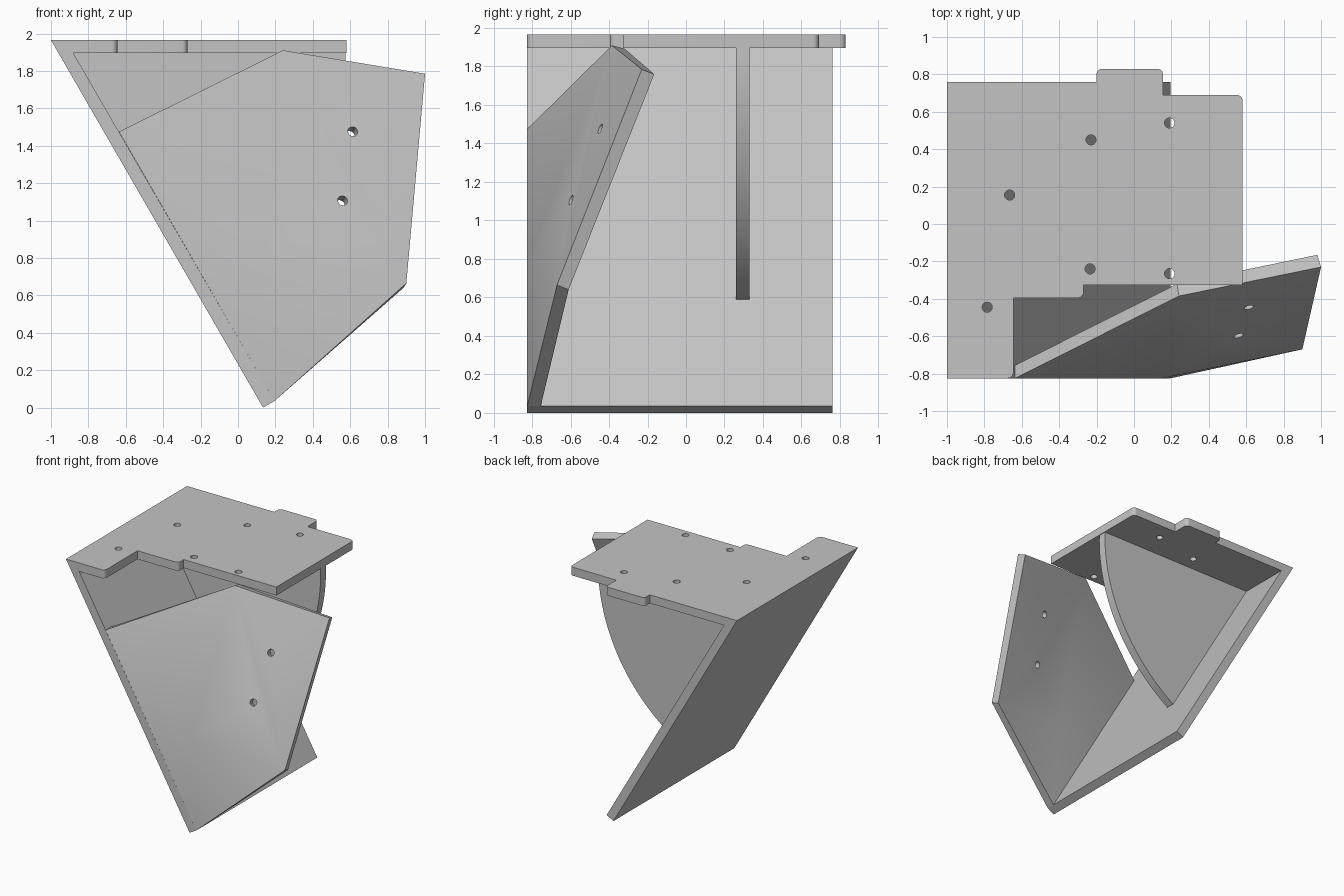
import bpy, bmesh, math
from mathutils import Vector

if "Cube" in bpy.data.objects:
    bpy.data.objects.remove(bpy.data.objects["Cube"], do_unlink=True)

GREY = (0.55, 0.55, 0.55, 1)
grey = bpy.data.materials.new("plain grey")
grey.use_nodes = True
grey.diffuse_color = GREY
grey.node_tree.nodes["Principled BSDF"].inputs["Base Color"].default_value = GREY


def make_object(name, bm):
    bmesh.ops.recalc_face_normals(bm, faces=bm.faces)
    mesh = bpy.data.meshes.new(name)
    bm.to_mesh(mesh)
    bm.free()
    obj = bpy.data.objects.new(name, mesh)
    bpy.context.collection.objects.link(obj)
    mesh.materials.append(grey)
    return obj


def extrude(name, points, offset, rounded=(), radius=0.03):
    """Extrude an outline, rounding the corners listed by index."""
    bm = bmesh.new()
    base = [bm.verts.new(p) for p in points]
    top = [bm.verts.new(Vector(p) + Vector(offset)) for p in points]
    bm.faces.new(base)
    bm.faces.new(top)
    n = len(points)
    for i in range(n):
        j = (i + 1) % n
        bm.faces.new((base[i], base[j], top[j], top[i]))
    edges = [bm.edges.get((base[i], top[i])) for i in rounded]
    if edges:
        bmesh.ops.bevel(bm, geom=edges, offset=radius, segments=6,
                        profile=0.5, affect='EDGES')
    return make_object(name, bm)


def drill(obj, centres, axis, radius=0.027):
    """Cut round holes through an object along an axis."""
    bm = bmesh.new()
    turn = Vector(axis).to_track_quat('Z', 'Y').to_matrix().to_4x4()
    for c in centres:
        ring = bmesh.ops.create_cone(bm, cap_ends=True, segments=24, radius1=radius,
                                     radius2=radius, depth=0.3)["verts"]
        bmesh.ops.transform(bm, matrix=turn, verts=ring)
        bmesh.ops.translate(bm, vec=c, verts=ring)
    cutter = make_object("hole_cutter", bm)
    cutter.hide_render = True
    mod = obj.modifiers.new("holes", 'BOOLEAN')
    mod.operation = 'DIFFERENCE'
    mod.solver = 'EXACT'
    mod.object = cutter
    bpy.context.view_layer.update()
    deps = bpy.context.evaluated_depsgraph_get()
    mesh = bpy.data.meshes.new_from_object(obj.evaluated_get(deps))
    obj.modifiers.clear()
    obj.data = mesh
    bpy.data.objects.remove(cutter, do_unlink=True)


FRONT, BACK, TOP, UNDER = -0.825, 0.76, 1.965, 1.895

# Sloping back wall
wall = extrude("sloping_wall",
               [(x, FRONT, z) for x, z in ((-1, TOP), (0.134, 0), (0.195, 0.035),
                                           (-0.88, UNDER), (-0.88, TOP))],
               (0, BACK - FRONT, 0))

# Top plate with stepped edges and a tab
outline = [(-0.88, FRONT), (-0.645, FRONT), (-0.645, -0.395), (-0.27, -0.395),
           (-0.27, -0.325), (0.58, -0.325), (0.58, 0.69), (0.155, 0.69),
           (0.155, 0.83), (-0.2, 0.83), (-0.2, BACK), (-0.88, BACK)]
plate = extrude("top_plate", [(x, y, UNDER) for x, y in outline],
                (0, 0, TOP - UNDER), rounded=(1, 3, 6, 8, 9))
drill(plate, [(x, y, TOP) for x, y in ((-0.23, 0.45), (-0.665, 0.155), (-0.235, -0.24),
                                       (-0.785, -0.445), (0.19, 0.54), (0.19, -0.265))],
      (0, 0, 1))

# Curved gusset between the plate and the wall
STEPS = 32
corner = (-0.885, UNDER)
arc = [(corner[0] - 0.03, 0.26, corner[1])]
for i in range(STEPS + 1):
    t = i / STEPS
    a = math.radians(60) * t
    r = 1.46 + 0.05 * t
    arc.append((corner[0] + r * math.cos(a), 0.26, corner[1] - r * math.sin(a)))
gusset = extrude("curved_gusset", arc, (0, 0.07, 0))

# Folded front wing: matching outer and inner skins
outer = [(-0.636, FRONT, 1.475), (0.195, FRONT, 0.035), (0.15, FRONT, 0.79),
         (0.24, -0.385, 1.91), (1, -0.23, 1.785), (0.9, -0.67, 0.665)]
inner = [(-0.636, -0.755, 1.475), (0.195, -0.755, 0.035), (0.14, -0.755, 0.78),
         (0.23, -0.32, 1.893), (0.98, -0.165, 1.76), (0.885, -0.61, 0.64)]
bm = bmesh.new()
skins = [[bm.verts.new(p) for p in pts] for pts in (outer, inner)]
for skin in skins:
    for tri in ((0, 1, 2), (0, 2, 3), (3, 2, 5), (3, 5, 4), (2, 1, 5)):
        bm.faces.new([skin[i] for i in tri])
rim = (0, 1, 5, 4, 3)
for i, j in zip(rim, rim[1:] + rim[:1]):
    bm.faces.new((skins[0][i], skins[0][j], skins[1][j], skins[1][i]))
wing = make_object("folded_wing", bm)
drill(wing, [(0.61, -0.43, 1.47), (0.555, -0.58, 1.1)], (0.24, -0.91, 0.34))

# Smooth the curves, keep the corners sharp
bpy.ops.object.select_all(action='DESELECT')
for obj in (wall, plate, gusset, wing):
    obj.select_set(True)
    bpy.context.view_layer.objects.active = obj
bpy.ops.object.shade_smooth_by_angle(angle=math.radians(30))
